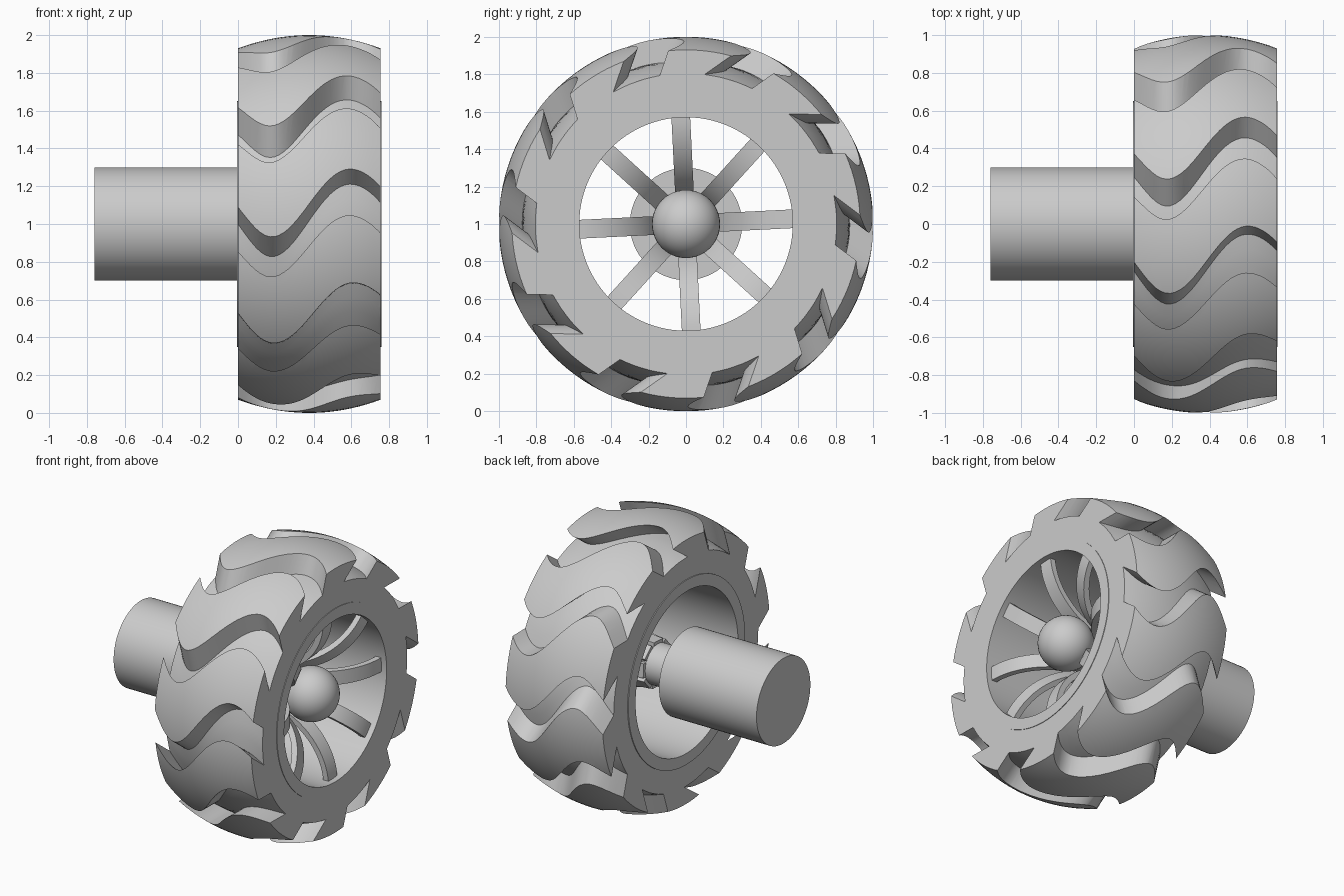
import bpy, bmesh, math
from mathutils import Matrix

cube = bpy.data.objects.get("Cube")
if cube:
    bpy.data.objects.remove(cube, do_unlink=True)

WIDTH = 0.755
CENTRE = Matrix.Translation((0, 0, 1))

grey = bpy.data.materials.new("plain grey")
grey.use_nodes = True
grey.diffuse_color = (0.6, 0.6, 0.6, 1)
grey.node_tree.nodes["Principled BSDF"].inputs["Base Color"].default_value = (0.6, 0.6, 0.6, 1)


def finish(name, bm, smooth=True):
    bmesh.ops.recalc_face_normals(bm, faces=bm.faces)
    mesh = bpy.data.meshes.new(name)
    bm.to_mesh(mesh)
    bm.free()
    mesh.materials.append(grey)
    obj = bpy.data.objects.new(name, mesh)
    bpy.context.collection.objects.link(obj)
    if smooth:
        shade(obj)
    return obj


def shade(obj):
    bpy.ops.object.select_all(action='DESELECT')
    obj.select_set(True)
    bpy.context.view_layer.objects.active = obj
    bpy.ops.object.shade_smooth_by_angle(angle=math.radians(32))


def lathe(name, profile, segments=96, closed=False, smooth=True):
    """Spin (x, radius) points round the wheel axis."""
    bm = bmesh.new()
    rings = []
    for k in range(segments):
        a = 2 * math.pi * k / segments
        rings.append([bm.verts.new((x, r * math.cos(a), 1 + r * math.sin(a))) for x, r in profile])
    n = len(profile)
    for k in range(segments):
        a, b = rings[k], rings[(k + 1) % segments]
        for i in range(n if closed else n - 1):
            j = (i + 1) % n
            bm.faces.new((a[i], a[j], b[j], b[i]))
    if not closed:
        for i in (0, n - 1):
            bm.faces.new([ring[i] for ring in rings])
    return finish(name, bm, smooth)


def sweep(bm, sections, matrix):
    """Skin a row of equal cross-sections into a closed bar."""
    rows = [[bm.verts.new(matrix @ Matrix.Translation(p).translation) for p in s] for s in sections]
    n = len(rows[0])
    for a, b in zip(rows, rows[1:]):
        for i in range(n):
            j = (i + 1) % n
            bm.faces.new((a[i], a[j], b[j], b[i]))
    bm.faces.new(rows[0])
    bm.faces.new(rows[-1])


def crown(x):
    s = (x - WIDTH / 2) / (WIDTH / 2)
    return 1 - 0.07 * s * s


def wave(x):
    """Smooth wave that dips near the inner side and peaks near the outer side."""
    knots = [(-0.19, 1), (0.19, -1), (0.61, 1), (1.1, -1)]
    for (x0, v0), (x1, v1) in zip(knots, knots[1:]):
        if x <= x1:
            return v0 * math.cos(math.pi * (x - x0) / (x1 - x0))


# Tyre with crowned tread
steps = 20
tread = [(WIDTH * i / steps, crown(WIDTH * i / steps)) for i in range(steps + 1)]
tire = lathe("tire", [(0, 0.62)] + tread + [(WIDTH, 0.62)], 120, True, False)

# Wavy leaning grooves cut into the tread
SLOPE = 0.75


def groove_point(x, mix, radius=None):
    base = -0.092 + 0.23 * mix + (0.15 + 0.048 * mix) * wave(x) - SLOPE * 0.99
    if radius is None:
        u = 1.12
    else:
        u = radius
        for _ in range(4):
            u = math.sqrt(radius ** 2 - (base + SLOPE * u) ** 2)
    return (x, -u, base + SLOPE * u)


bm = bmesh.new()
sections = []
for i in range(34):
    x = -0.03 + 0.82 * i / 33
    floor = crown(x) - 0.125
    sections.append([groove_point(x, m, floor) for m in (0, 0.33, 0.67, 1)]
                    + [groove_point(x, 1), groove_point(x, 0)])
for k in range(10):
    sweep(bm, sections, CENTRE @ Matrix.Rotation(math.radians(36 * k), 4, 'X'))
cutter = finish("groove_cutter", bm, False)
cutter.hide_render = True

cut = tire.modifiers.new("grooves", 'BOOLEAN')
cut.operation = 'DIFFERENCE'
cut.solver = 'EXACT'
cut.object = cutter
bpy.context.view_layer.objects.active = tire
bpy.ops.object.modifier_apply(modifier=cut.name)
bpy.data.objects.remove(cutter, do_unlink=True)
shade(tire)

# Rim barrel, standing slightly proud of both tyre walls
lathe("rim", [(-0.006, 0.57), (-0.006, 0.65), (WIDTH + 0.004, 0.65), (WIDTH + 0.004, 0.57)], closed=True)

# Axle and the thinner shaft that carries the hub
lathe("axle", [(-0.759, 0.3), (0, 0.3)], 64)
lathe("hub_shaft", [(-0.02, 0.14), (0.56, 0.14)], 48)

# Round hub cap
bm = bmesh.new()
bmesh.ops.create_uvsphere(bm, u_segments=40, v_segments=24, radius=0.182,
                          matrix=Matrix.Translation((0.572, 0, 1)))
finish("hub_cap", bm)

# Curved spokes, sweeping from deep on the shaft out to the rim face
bm = bmesh.new()
sections = []
for i in range(17):
    a = math.pi / 2 * i / 16
    c, s = math.cos(a), math.sin(a)
    inner, outer = [(0.22 + (0.5 - d) * s, 0.59 - (0.47 - d) * c) for d in (0.04, 0)]
    half = 0.05
    sections.append([(inner[0], inner[1], -half), (inner[0], inner[1], half),
                     (outer[0], outer[1], half), (outer[0], outer[1], -half)])
for k in range(8):
    sweep(bm, sections, CENTRE @ Matrix.Rotation(math.radians(2.8 + 45 * k), 4, 'X'))
finish("spokes", bm)
